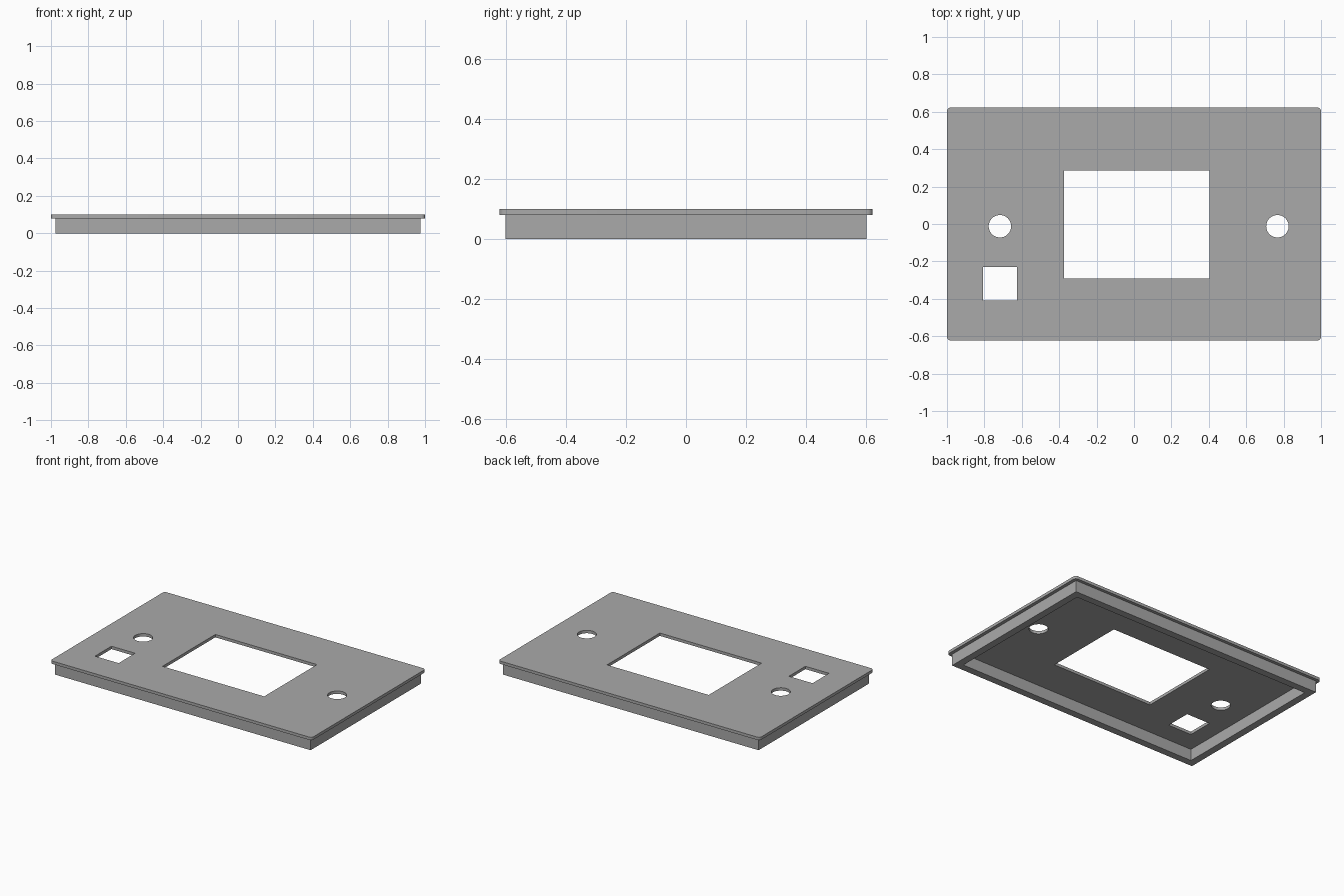
import bpy
import bmesh
from math import cos, sin, pi

cube = bpy.data.objects.get("Cube")
if cube:
    bpy.data.objects.remove(cube, do_unlink=True)

grey = bpy.data.materials.new("matte grey")
grey.use_nodes = True
colour = (0.4, 0.4, 0.4, 1)
grey.diffuse_color = colour
grey.node_tree.nodes["Principled BSDF"].inputs["Base Color"].default_value = colour


def rectangle(x0, x1, y0, y1):
    return [(x0, y0), (x1, y0), (x1, y1), (x0, y1)]


def circle(cx, cy, radius, sides=48):
    return [(cx + radius * cos(2 * pi * i / sides),
             cy + radius * sin(2 * pi * i / sides)) for i in range(sides)]


def rounded_rectangle(half_x, half_y, radius, steps=6):
    points = []
    for quarter, (sx, sy) in enumerate([(1, 1), (-1, 1), (-1, -1), (1, -1)]):
        for i in range(steps + 1):
            a = (quarter + i / steps) * pi / 2
            points.append((sx * (half_x - radius) + radius * cos(a),
                           sy * (half_y - radius) + radius * sin(a)))
    return points


def extruded_panel(name, loops, bottom, top):
    """Fill an outline with holes and extrude it upwards."""
    bm = bmesh.new()
    edges = []
    for loop in loops:
        verts = [bm.verts.new((x, y, bottom)) for x, y in loop]
        edges += [bm.edges.new((v, verts[i - 1])) for i, v in enumerate(verts)]
    bmesh.ops.triangle_fill(bm, use_beauty=True, edges=edges, normal=(0, 0, 1))
    result = bmesh.ops.extrude_face_region(bm, geom=bm.faces[:], use_keep_orig=True)
    moved = [g for g in result["geom"] if isinstance(g, bmesh.types.BMVert)]
    bmesh.ops.translate(bm, verts=moved, vec=(0, 0, top - bottom))
    bmesh.ops.recalc_face_normals(bm, faces=bm.faces[:])
    bmesh.ops.dissolve_limit(bm, angle_limit=0.01, verts=bm.verts[:], edges=bm.edges[:])
    mesh = bpy.data.meshes.new(name)
    bm.to_mesh(mesh)
    bm.free()
    mesh.materials.append(grey)
    obj = bpy.data.objects.new(name, mesh)
    bpy.context.collection.objects.link(obj)
    bpy.ops.object.select_all(action="DESELECT")
    obj.select_set(True)
    bpy.context.view_layer.objects.active = obj
    bpy.ops.object.shade_smooth_by_angle(angle=pi / 6)


# Face plate with the screen window, two round holes and a square hole
extruded_panel("face_plate", [
    rounded_rectangle(1, 0.623, 0.02),
    rectangle(-0.374, 0.404, -0.291, 0.286),
    rectangle(-0.807, -0.626, -0.41, -0.23),
    circle(-0.717, -0.012, 0.06),
    circle(0.767, -0.012, 0.06),
], 0.08, 0.1)

# Rim under the plate that fits inside the case
wall = 0.05
extruded_panel("locating_rim", [
    rectangle(-0.977, 0.977, -0.602, 0.602),
    rectangle(-0.977 + wall, 0.977 - wall, -0.602 + wall, 0.602 - wall),
], 0, 0.08)
